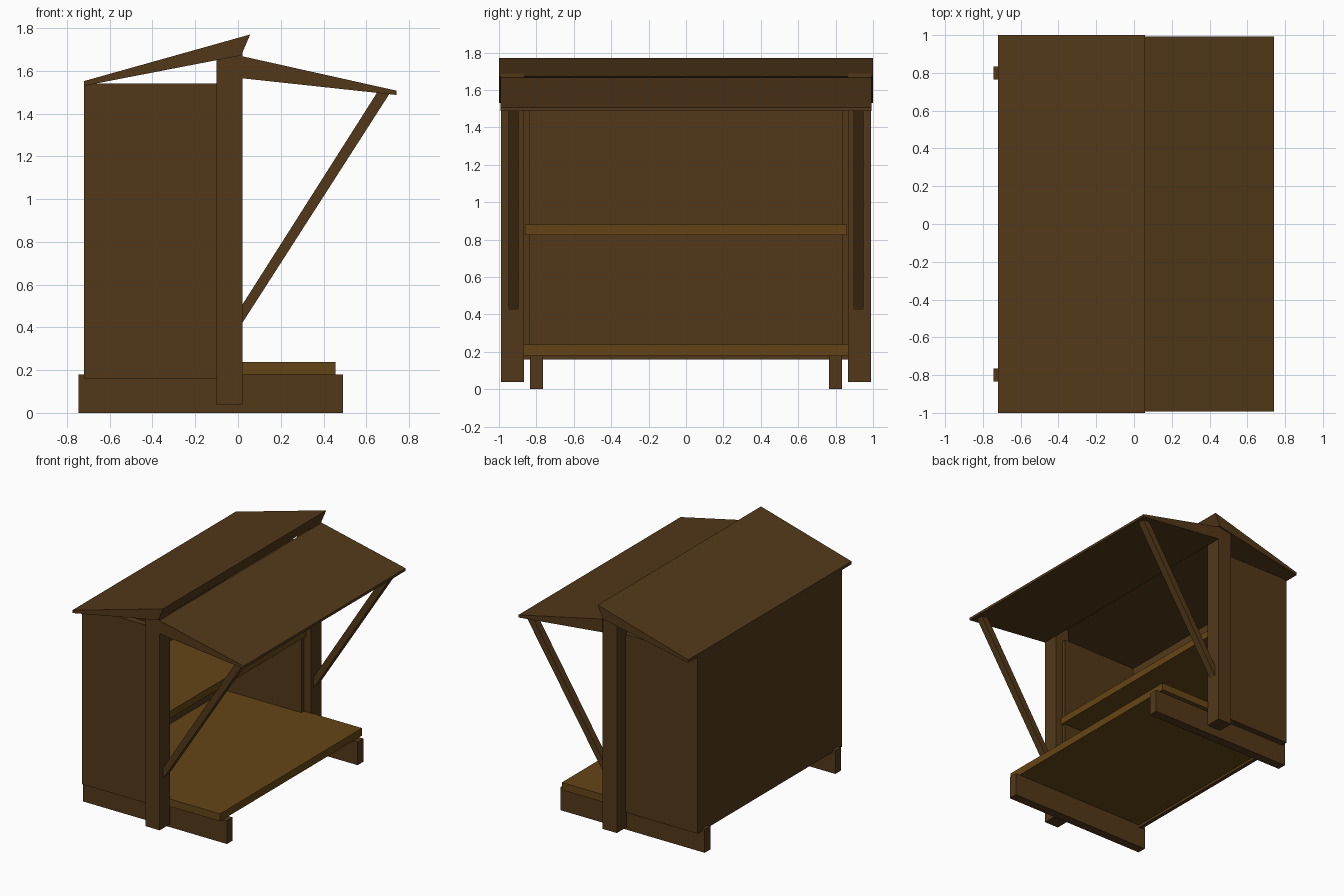
import bpy, bmesh

if "Cube" in bpy.data.objects:
    bpy.data.objects.remove(bpy.data.objects["Cube"])


def material(name, rgb):
    m = bpy.data.materials.new(name)
    m.diffuse_color = (*rgb, 1.0)
    m.use_nodes = True
    m.node_tree.nodes["Principled BSDF"].inputs["Base Color"].default_value = m.diffuse_color
    return m


dark_wood = material("dark_wood", (0.085, 0.040, 0.010))
light_wood = material("light_wood", (0.130, 0.060, 0.008))


def prism(name, profile, y0, y1, mat):
    """Extrude an x/z profile along y."""
    bm = bmesh.new()
    face = bm.faces.new([bm.verts.new((x, y0, z)) for x, z in profile])
    ext = bmesh.ops.extrude_face_region(bm, geom=[face])
    moved = [v for v in ext["geom"] if isinstance(v, bmesh.types.BMVert)]
    bmesh.ops.translate(bm, verts=moved, vec=(0, y1 - y0, 0))
    bmesh.ops.recalc_face_normals(bm, faces=bm.faces[:])
    mesh = bpy.data.meshes.new(name)
    bm.to_mesh(mesh)
    bm.free()
    mesh.materials.append(mat)
    obj = bpy.data.objects.new(name, mesh)
    bpy.context.collection.objects.link(obj)
    return obj


def rect(x0, x1, z0, z1):
    return [(x0, z0), (x1, z0), (x1, z1), (x0, z1)]


def pair(name, profile, y0, y1, mat):
    """Same part on both ends of the stall."""
    prism("left_" + name, profile, -y1, -y0, mat)
    prism("right_" + name, profile, y0, y1, mat)


# Ground skids, corner posts, side walls and awning braces
pair("skid", rect(-0.745, 0.49, 0.0, 0.18), 0.765, 0.835, dark_wood)
pair("post", [(-0.10, 0.04), (0.022, 0.04), (0.022, 1.71), (-0.10, 1.68)],
     0.865, 0.99, dark_wood)
pair("side_wall", rect(-0.72, -0.04, 0.16, 1.54), 0.835, 0.885, dark_wood)
pair("brace", [(0.01, 0.405), (0.71, 1.495), (0.655, 1.505), (0.01, 0.49)],
     0.895, 0.95, dark_wood)

# Back wall
prism("back_wall", rect(-0.719, -0.69, 0.16, 1.54), -0.88, 0.88, dark_wood)

# Floor platform and shelf counter
prism("floor", rect(-0.705, 0.455, 0.18, 0.238), -0.87, 0.87, light_wood)
prism("shelf", rect(-0.70, -0.02, 0.825, 0.88), -0.86, 0.86, light_wood)

# Wedge shaped main roof and front awning
prism("main_roof", [(-0.72, 1.53), (0.015, 1.672), (0.057, 1.77), (-0.72, 1.552)],
      -1.0, 1.0, dark_wood)
prism("awning", [(0.02, 1.565), (0.742, 1.487), (0.742, 1.507), (0.02, 1.668)],
      -0.993, 0.993, dark_wood)
